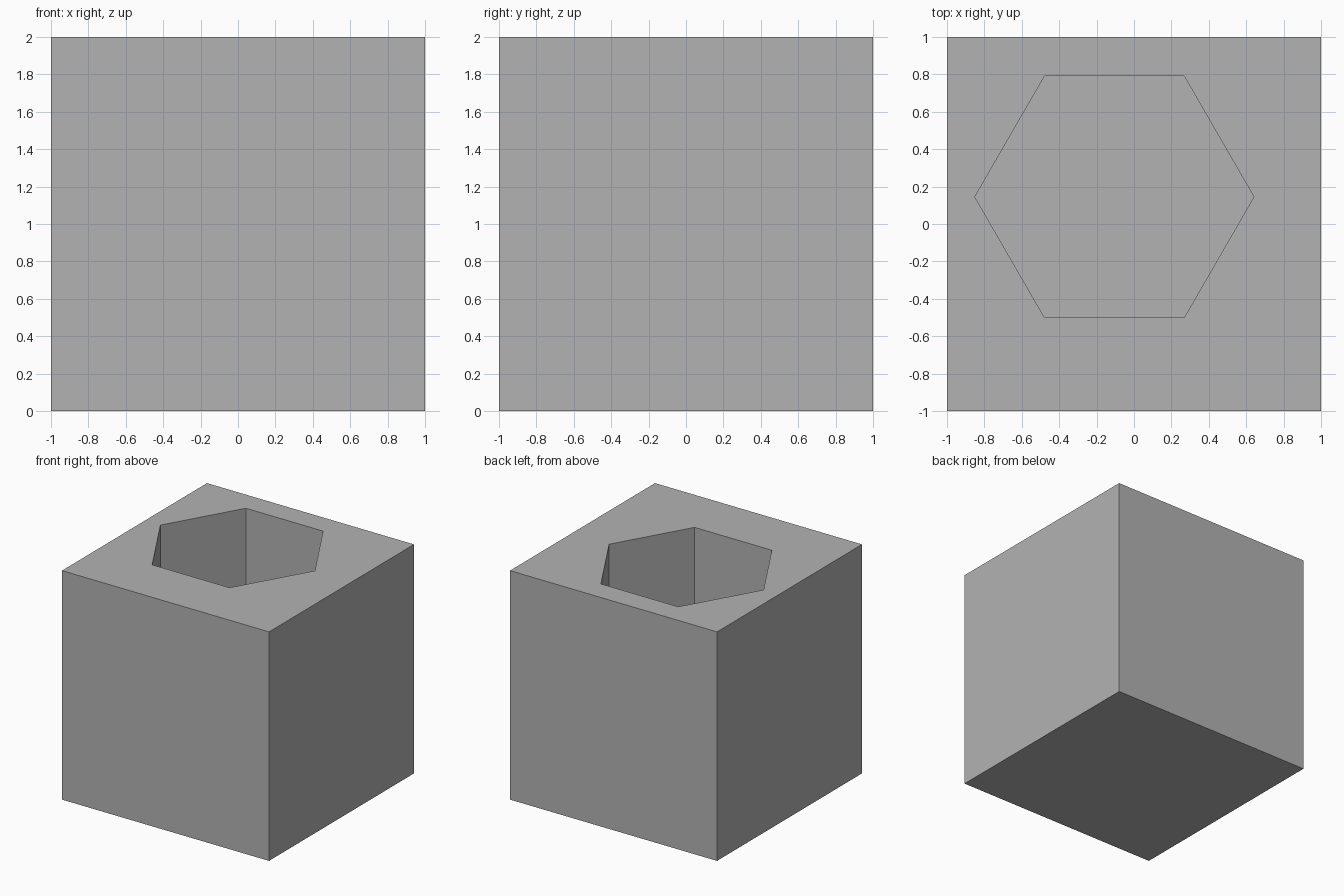
import bpy
import bmesh
from math import cos, sin, tau
from mathutils import Vector

SIZE = 2.0
SOCKET_CENTRE = Vector((-0.105, 0.145, SIZE))
SOCKET_RADIUS = 0.746
SOCKET_DEPTH = 1.4

default = bpy.data.objects.get("Cube")
if default:
    bpy.data.objects.remove(default, do_unlink=True)


def flat_material(name, colour):
    mat = bpy.data.materials.new(name)
    mat.use_nodes = True
    mat.diffuse_color = colour
    mat.node_tree.nodes["Principled BSDF"].inputs["Base Color"].default_value = colour
    return mat


bm = bmesh.new()

# Solid block standing on the ground
bmesh.ops.create_cube(bm, size=SIZE)
bmesh.ops.translate(bm, verts=bm.verts, vec=(0, 0, SIZE / 2))

# Open the top, leaving its outline as the outer rim
top = max(bm.faces, key=lambda f: f.calc_center_median().z)
outer = list(top.edges)
bmesh.ops.delete(bm, geom=[top], context='FACES_ONLY')


# Hexagonal socket: rim ring, floor ring, six walls and a floor
def hexagon(z):
    return [bm.verts.new((SOCKET_CENTRE.x + SOCKET_RADIUS * cos(tau * i / 6),
                          SOCKET_CENTRE.y + SOCKET_RADIUS * sin(tau * i / 6), z))
            for i in range(6)]


rim, base = hexagon(SIZE), hexagon(SIZE - SOCKET_DEPTH)
for i in range(6):
    j = (i + 1) % 6
    bm.faces.new((rim[j], rim[i], base[i], base[j]))
bm.faces.new(base)

# Flat top surface between the block's outline and the socket rim
inner = [bm.edges.get((rim[i], rim[(i + 1) % 6])) for i in range(6)]
bmesh.ops.triangle_fill(bm, edges=outer + inner, use_beauty=True, normal=(0, 0, 1))
bmesh.ops.recalc_face_normals(bm, faces=bm.faces)

mesh = bpy.data.meshes.new("socket_block")
bm.to_mesh(mesh)
bm.free()
mesh.materials.append(flat_material("plain grey", (0.45, 0.45, 0.45, 1)))
block = bpy.data.objects.new("socket_block", mesh)
bpy.context.collection.objects.link(block)
